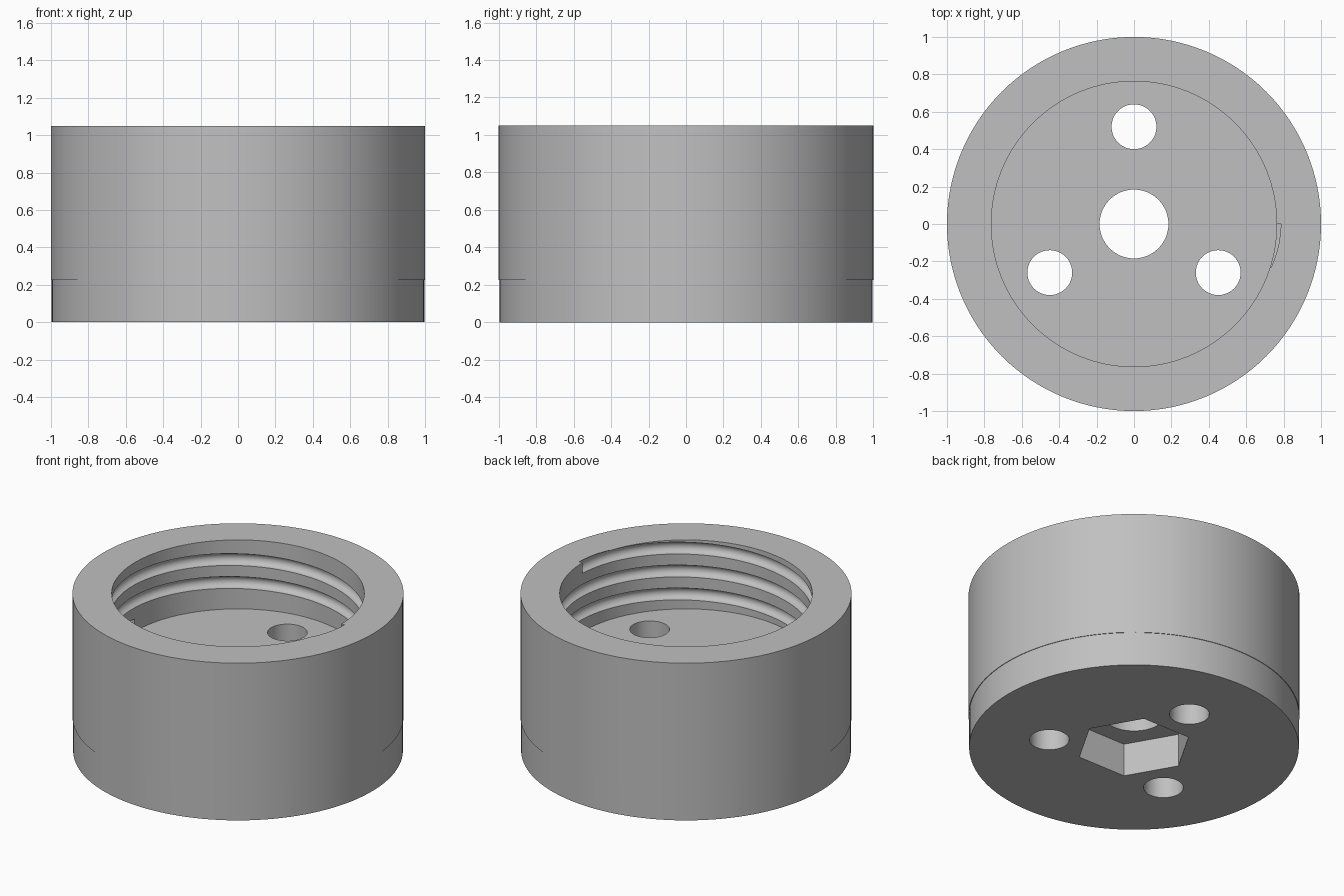
import bpy, bmesh, math
from mathutils import Matrix

if "Cube" in bpy.data.objects:
    bpy.data.objects.remove(bpy.data.objects["Cube"])

HEIGHT, FLOOR, BASE = 1.05, 0.59, 0.225
BORE = 0.763

grey = bpy.data.materials.new("plain grey")
grey.use_nodes = True
colour = (0.53, 0.53, 0.53, 1)
grey.diffuse_color = colour
grey.node_tree.nodes["Principled BSDF"].inputs["Base Color"].default_value = colour


def make_object(name, bm):
    bmesh.ops.recalc_face_normals(bm, faces=bm.faces)
    mesh = bpy.data.meshes.new(name)
    bm.to_mesh(mesh)
    bm.free()
    mesh.materials.append(grey)
    obj = bpy.data.objects.new(name, mesh)
    bpy.context.collection.objects.link(obj)
    return obj


def prism(name, sides, radius, z0, z1, x=0, y=0, turn=0):
    bm = bmesh.new()
    place = Matrix.Translation((x, y, (z0 + z1) / 2)) @ Matrix.Rotation(turn, 4, "Z")
    bmesh.ops.create_cone(bm, cap_ends=True, segments=sides, radius1=radius,
                          radius2=radius, depth=z1 - z0, matrix=place)
    return make_object(name, bm)


def skin(bm, rings, closed):
    # Quads between successive rings of vertices
    n = len(rings[0])
    pairs = list(zip(rings, rings[1:])) + ([(rings[-1], rings[0])] if closed else [])
    for a, b in pairs:
        for i in range(n):
            j = (i + 1) % n
            bm.faces.new((a[i], a[j], b[j], b[i]))


def cup(name, segments=128):
    # Turned cup: slightly narrower foot, thick floor, open bore
    profile = [(0.996, 0), (0.996, BASE), (1, BASE), (1, HEIGHT),
               (BORE, HEIGHT), (BORE, FLOOR)]
    bm = bmesh.new()
    rings = []
    for r, z in profile:
        angles = [math.tau * i / segments for i in range(segments)]
        rings.append([bm.verts.new((r * math.cos(a), r * math.sin(a), z)) for a in angles])
    skin(bm, rings, False)
    bm.faces.new(rings[0])
    bm.faces.new(rings[-1])
    return make_object(name, bm)


def helix(name, top, pitch, turns, radius, steps=96, sides=20):
    # Round bar wound down the bore wall, flat at both ends
    bm = bmesh.new()
    rings = []
    for k in range(int(steps * turns) + 1):
        a = -math.tau * k / steps
        ring = []
        for i in range(sides):
            t = math.tau * (i + 0.5) / sides
            r = BORE + radius * math.cos(t)
            z = top - pitch * k / steps + radius * math.sin(t)
            ring.append(bm.verts.new((r * math.cos(a), r * math.sin(a), z)))
        rings.append(ring)
    skin(bm, rings, False)
    bm.faces.new(rings[0])
    bm.faces.new(rings[-1])
    return make_object(name, bm)


body = cup("threaded_cup")

# Thread groove, nut pocket, centre bore and three screw holes
cutters = [
    helix("thread_cutter", 1.018, 0.153, 2.5, 0.04),
    prism("nut_pocket_cutter", 6, 0.35, -0.1, 0.22, turn=math.pi / 6),
    prism("centre_hole_cutter", 64, 0.184, 0.1, 0.7),
]
for k in range(3):
    a = math.pi / 2 + math.tau * k / 3
    cutters.append(prism("screw_hole_cutter", 48, 0.12, -0.1, 0.7,
                         0.52 * math.cos(a), 0.52 * math.sin(a)))

# Align a pocket corner with the x axis
pocket = cutters[1]
corner = max(pocket.data.vertices, key=lambda v: v.co.x).co
pocket.data.transform(Matrix.Rotation(-math.atan2(corner.y, corner.x), 4, "Z"))

for cutter in cutters:
    cutter.hide_render = True
    mod = body.modifiers.new(cutter.name, "BOOLEAN")
    mod.operation = "DIFFERENCE"
    mod.solver = "EXACT"
    mod.object = cutter

# Bake the cuts and discard the cutters
graph = bpy.context.evaluated_depsgraph_get()
baked = bpy.data.meshes.new_from_object(body.evaluated_get(graph))
body.modifiers.clear()
body.data = baked
for cutter in cutters:
    bpy.data.objects.remove(cutter)

bpy.ops.object.select_all(action="DESELECT")
body.select_set(True)
bpy.context.view_layer.objects.active = body
bpy.ops.object.shade_smooth_by_angle(angle=math.radians(30))
